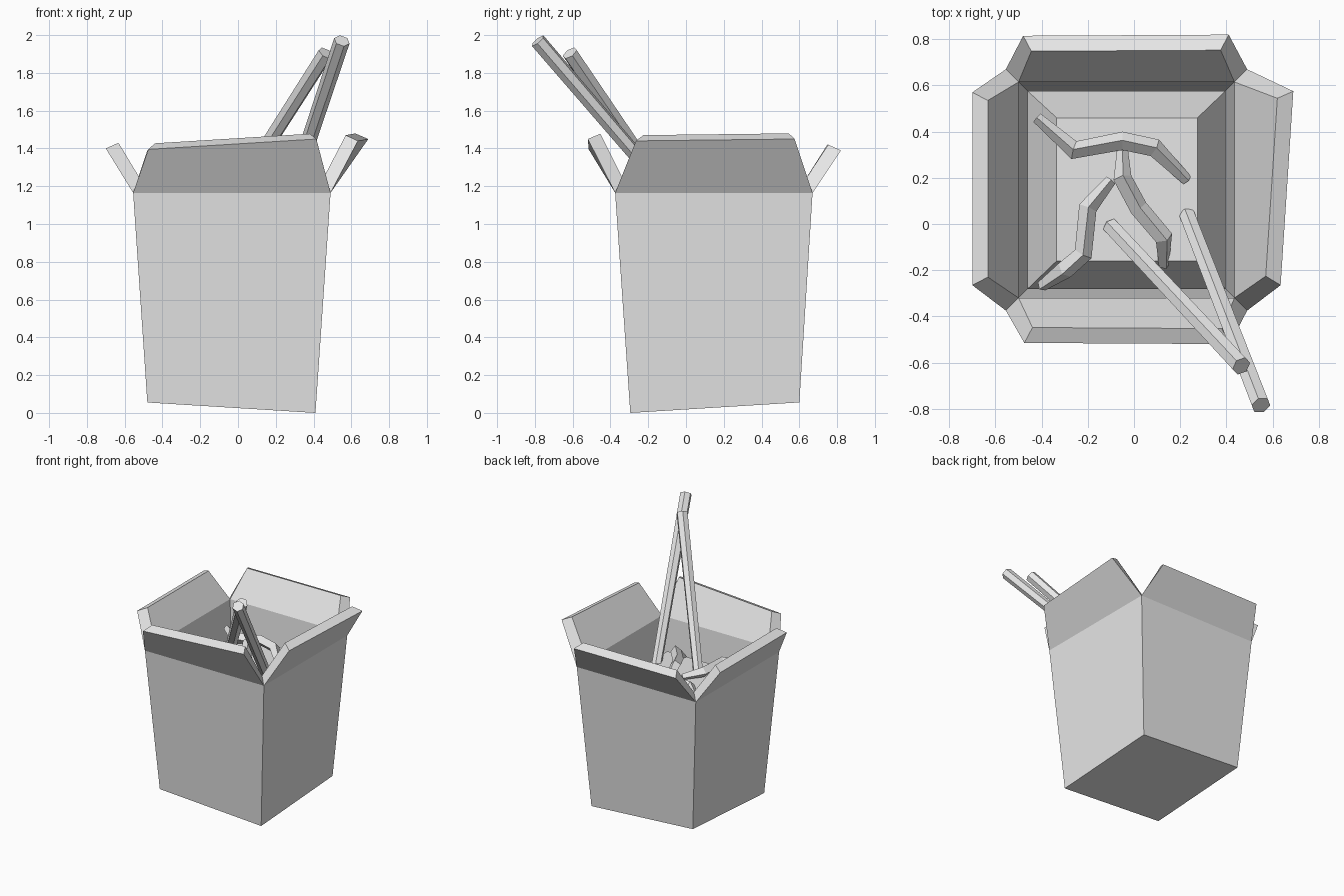
import bpy, bmesh
from mathutils import Vector

cube = bpy.data.objects.get("Cube")
if cube:
    bpy.data.objects.remove(cube)

grey = bpy.data.materials.new("plain_grey")
grey.use_nodes = True
COLOUR = (0.8, 0.8, 0.8, 1)
grey.diffuse_color = COLOUR
grey.node_tree.nodes["Principled BSDF"].inputs["Base Color"].default_value = COLOUR


def add_object(name, bm):
    bmesh.ops.recalc_face_normals(bm, faces=bm.faces)
    mesh = bpy.data.meshes.new(name)
    bm.to_mesh(mesh)
    bm.free()
    mesh.materials.append(grey)
    obj = bpy.data.objects.new(name, mesh)
    bpy.context.collection.objects.link(obj)
    return obj


def rect(x0, x1, y0, y1, z):
    return [Vector(p) for p in ((x0, y0, z), (x1, y0, z), (x1, y1, z), (x0, y1, z))]


def inset_rect(inset, z):
    return rect(-0.555 + inset, 0.49 - inset, -0.375 + inset, 0.67 - inset, z)


def bridge(bm, lower, upper):
    for i in range(4):
        j = (i + 1) % 4
        bm.faces.new((lower[i], lower[j], upper[j], upper[i]))


# Carton: tapered box on a slightly tilted base, hollow, with four thick flaps
bm = bmesh.new()
base = rect(-0.48, 0.41, -0.295, 0.6, 0)
for p in base:
    p.z = 0.062 * ((0.41 - p.x) + (p.y + 0.295))
rings = [[bm.verts.new(p) for p in ring] for ring in
         (base, inset_rect(0, 1.165), inset_rect(0.055, 1.21), inset_rect(0.095, 0.65))]
bottom, rim, inner_rim, cavity = rings
bm.faces.new(bottom)
bm.faces.new(cavity)
bridge(bm, bottom, rim)
bridge(bm, inner_rim, cavity)

# Outer top corners of the front, left, back and right flaps
flap_tops = [
    ((-0.475, -0.515, 1.395), (0.415, -0.52, 1.45)),
    ((0.635, -0.265, 1.44), (0.69, 0.575, 1.45)),
    ((0.41, 0.82, 1.39), (-0.48, 0.815, 1.39)),
    ((-0.70, 0.57, 1.40), (-0.70, -0.265, 1.40)),
]
for i, (a, b) in enumerate(flap_tops):
    j = (i + 1) % 4
    a, b = Vector(a), Vector(b)
    along = (b - a).normalized()
    inward = Vector((-along.y, along.x, 0)) * 0.067 + Vector((0, 0, 0.03))
    oa, ob = bm.verts.new(a), bm.verts.new(b)
    ia = bm.verts.new(a + inward + along * 0.035)
    ib = bm.verts.new(b + inward - along * 0.035)
    bm.faces.new((rim[i], rim[j], ob, oa))
    bm.faces.new((oa, ob, ib, ia))
    bm.faces.new((ia, ib, inner_rim[j], inner_rim[i]))
    bm.faces.new((rim[i], oa, ia, inner_rim[i]))
    bm.faces.new((rim[j], inner_rim[j], ib, ob))
add_object("carton", bm)

# Food mound filling the carton
bm = bmesh.new()
low = [bm.verts.new(p) for p in inset_rect(0.094, 0.78)]
high = [bm.verts.new(p) for p in rect(-0.335, 0.275, -0.16, 0.46, 1.03)]
bm.faces.new(low)
bm.faces.new(high)
bridge(bm, low, high)
add_object("food_mound", bm)


# Chopsticks: hexagonal sticks leaning out over the front corner
def chopstick(name, foot, tip):
    foot, tip = Vector(foot), Vector(tip)
    axis = tip - foot
    bm = bmesh.new()
    bmesh.ops.create_cone(bm, cap_ends=True, segments=6, radius1=0.038,
                          radius2=0.043, depth=axis.length)
    obj = add_object(name, bm)
    obj.location = (foot + tip) / 2
    obj.rotation_mode = 'QUATERNION'
    obj.rotation_quaternion = axis.to_track_quat('Z', 'Y')


chopstick("chopstick_outer", (0.23, 0.04, 1.01), (0.55, -0.785, 1.97))
chopstick("chopstick_inner", (-0.1, -0.01, 1.02), (0.465, -0.615, 1.905))


# Noodles: four-sided strands with narrowed ends
def noodle(name, points):
    curve = bpy.data.curves.new(name, 'CURVE')
    curve.dimensions = '3D'
    curve.bevel_depth = 0.04
    curve.bevel_resolution = 0
    curve.use_fill_caps = True
    spline = curve.splines.new('POLY')
    spline.points.add(len(points) - 1)
    for k, (point, co) in enumerate(zip(spline.points, points)):
        point.co = (*co, 1)
        point.radius = 0.6 if k in (0, len(points) - 1) else 1
    curve.materials.append(grey)
    obj = bpy.data.objects.new(name, curve)
    bpy.context.collection.objects.link(obj)
    bpy.context.view_layer.update()
    evaluated = obj.evaluated_get(bpy.context.evaluated_depsgraph_get())
    mesh = bpy.data.meshes.new_from_object(evaluated)
    bpy.data.objects.remove(obj)
    bm = bmesh.new()
    bm.from_mesh(mesh)
    bpy.data.meshes.remove(mesh)
    for face in bm.faces:
        face.smooth = False
    add_object(name, bm)


noodle("noodle_back", [(-0.42, 0.46, 1.06), (-0.26, 0.32, 1.08), (-0.05, 0.36, 1.1),
                       (0.09, 0.33, 1.09), (0.23, 0.19, 1.03)])
noodle("noodle_right", [(-0.1, 0.19, 1.06), (-0.2, 0.07, 1.08), (-0.22, -0.13, 1.09),
                        (-0.3, -0.2, 1.06), (-0.4, -0.27, 0.95)])
noodle("noodle_left", [(-0.05, 0.32, 1.05), (-0.05, 0.2, 1.15), (0.02, 0.07, 1.12),
                       (0.13, -0.06, 1.11), (0.13, -0.18, 1.0)])
